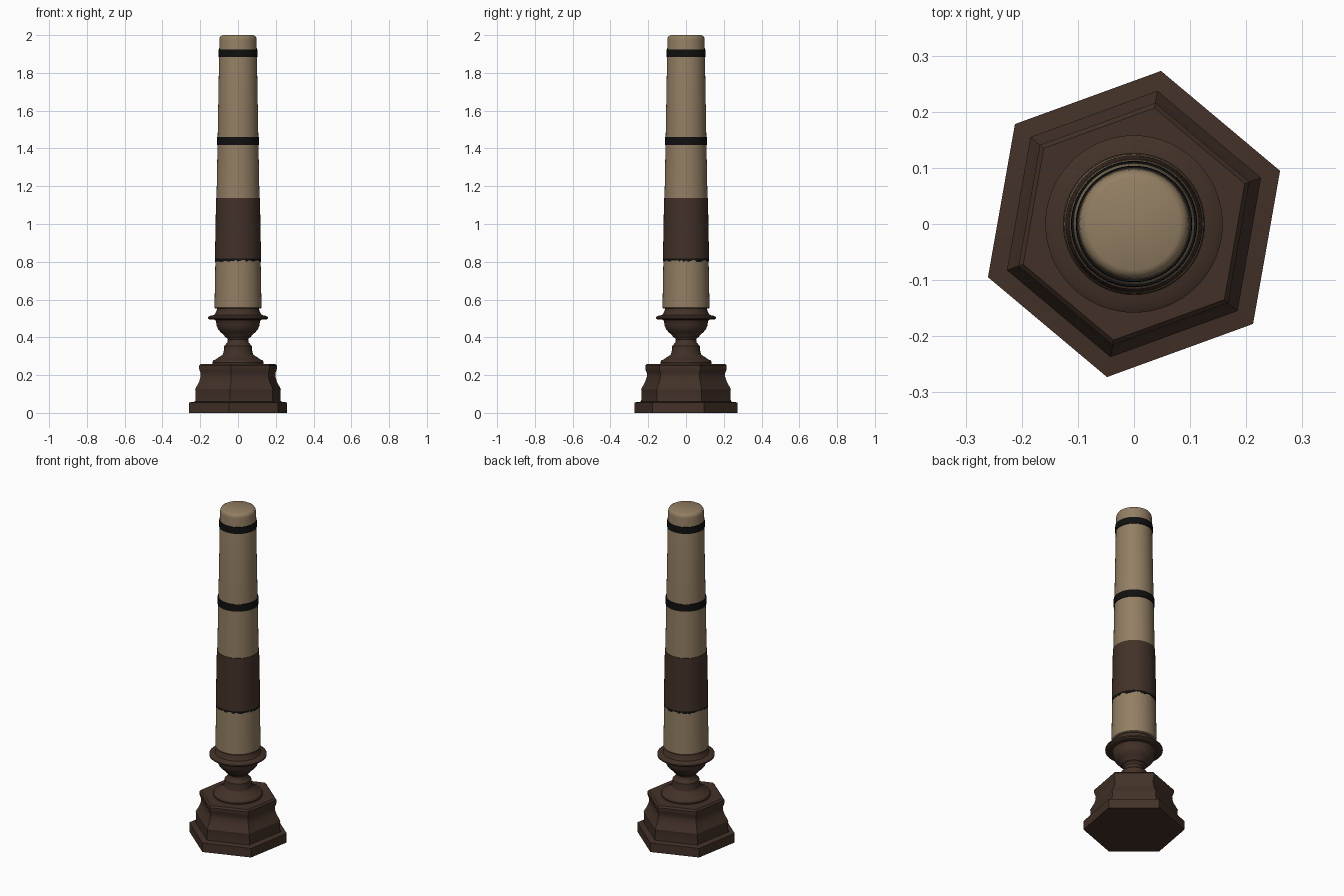
import bpy, bmesh, math, random

if "Cube" in bpy.data.objects:
    bpy.data.objects.remove(bpy.data.objects["Cube"])

random.seed(4)


def material(name, rgb):
    m = bpy.data.materials.new(name)
    m.diffuse_color = (*rgb, 1)
    m.use_nodes = True
    m.node_tree.nodes["Principled BSDF"].inputs["Base Color"].default_value = m.diffuse_color
    return m


BROWN = material("dark brown wood", (0.055, 0.031, 0.021))
BEIGE = material("pale beige", (0.29, 0.21, 0.125))
BLACK = material("black band", (0.005, 0.005, 0.005))


def lathe(name, profile, sides, mat, turn=0.0, closed=False, smooth=True, ragged=None):
    """Spin an (r, z) profile; open profiles get end caps, closed ones form a ring.
    ragged = (profile indices, depth): those rings get an uneven height."""
    bm = bmesh.new()
    rings = []
    drop = [random.random() for _ in range(sides)]
    for i, (r, z) in enumerate(profile):
        ring = []
        for k in range(sides):
            a = turn + math.tau * k / sides
            dz = ragged[1] * drop[k] if ragged and i in ragged[0] else 0
            ring.append(bm.verts.new((r * math.cos(a), r * math.sin(a), z - dz)))
        rings.append(ring)
    pairs = list(zip(rings, rings[1:]))
    if closed:
        pairs.append((rings[-1], rings[0]))
    else:
        bm.faces.new(rings[0][::-1])
        bm.faces.new(rings[-1])
    for lo, hi in pairs:
        for k in range(sides):
            j = (k + 1) % sides
            bm.faces.new((lo[k], lo[j], hi[j], hi[k]))
    bmesh.ops.recalc_face_normals(bm, faces=bm.faces)
    me = bpy.data.meshes.new(name)
    bm.to_mesh(me)
    bm.free()
    me.materials.append(mat)
    ob = bpy.data.objects.new(name, me)
    bpy.context.collection.objects.link(ob)
    if smooth:
        bpy.ops.object.select_all(action='DESELECT')
        ob.select_set(True)
        bpy.context.view_layer.objects.active = ob
        bpy.ops.object.shade_smooth_by_angle(angle=math.radians(32))
    return ob


# Hexagonal plinth, turned 20 degrees
lathe("hexagonal_base", [
    (0.277, 0.0), (0.277, 0.055), (0.241, 0.06), (0.238, 0.11), (0.241, 0.125),
    (0.232, 0.142), (0.219, 0.165), (0.211, 0.19), (0.210, 0.21), (0.217, 0.225),
    (0.219, 0.235), (0.219, 0.25), (0.210, 0.26)],
    6, BROWN, turn=math.radians(20))

# Turned stem between plinth and post
lathe("turned_stem", [
    (0.134, 0.255), (0.136, 0.268), (0.130, 0.278), (0.115, 0.285), (0.102, 0.295),
    (0.088, 0.303), (0.079, 0.312), (0.074, 0.335), (0.073, 0.355), (0.065, 0.362),
    (0.056, 0.375), (0.054, 0.388), (0.060, 0.398), (0.070, 0.403), (0.074, 0.412),
    (0.090, 0.425), (0.106, 0.443), (0.114, 0.465), (0.116, 0.485), (0.122, 0.493),
    (0.150, 0.494), (0.158, 0.500), (0.158, 0.508), (0.148, 0.514), (0.126, 0.518),
    (0.118, 0.530), (0.112, 0.545), (0.110, 0.57)],
    64, BROWN)


def post_radius(z):
    return 0.1245 + (0.098 - 0.1245) * (z - 0.555) / (1.98 - 0.555)


# Tapered post with rounded top rim
lathe("tapered_post", [
    (0.120, 0.553), (0.1245, 0.557), (post_radius(1.0), 1.0), (post_radius(1.5), 1.5),
    (0.0985, 1.975), (0.0965, 1.987), (0.091, 1.995), (0.082, 2.0)],
    64, BEIGE)


def band(name, z0, z1, mat, out, ragged=None):
    a, b = post_radius(z0), post_radius(z1)
    return lathe(name, [(a - 0.004, z0), (a + out, z0), (b + out, z1), (b - 0.004, z1)],
                 64, mat, closed=True, ragged=ragged)


# Bands around the post
band("upper_band", 1.885, 1.925, BLACK, 0.004)
band("middle_band", 1.418, 1.46, BLACK, 0.004)
band("grip_wrap", 0.817, 1.137, BROWN, 0.0025)
band("ragged_wrap_edge", 0.811, 0.818, BLACK, 0.0025, ragged=((0, 1), 0.012))
